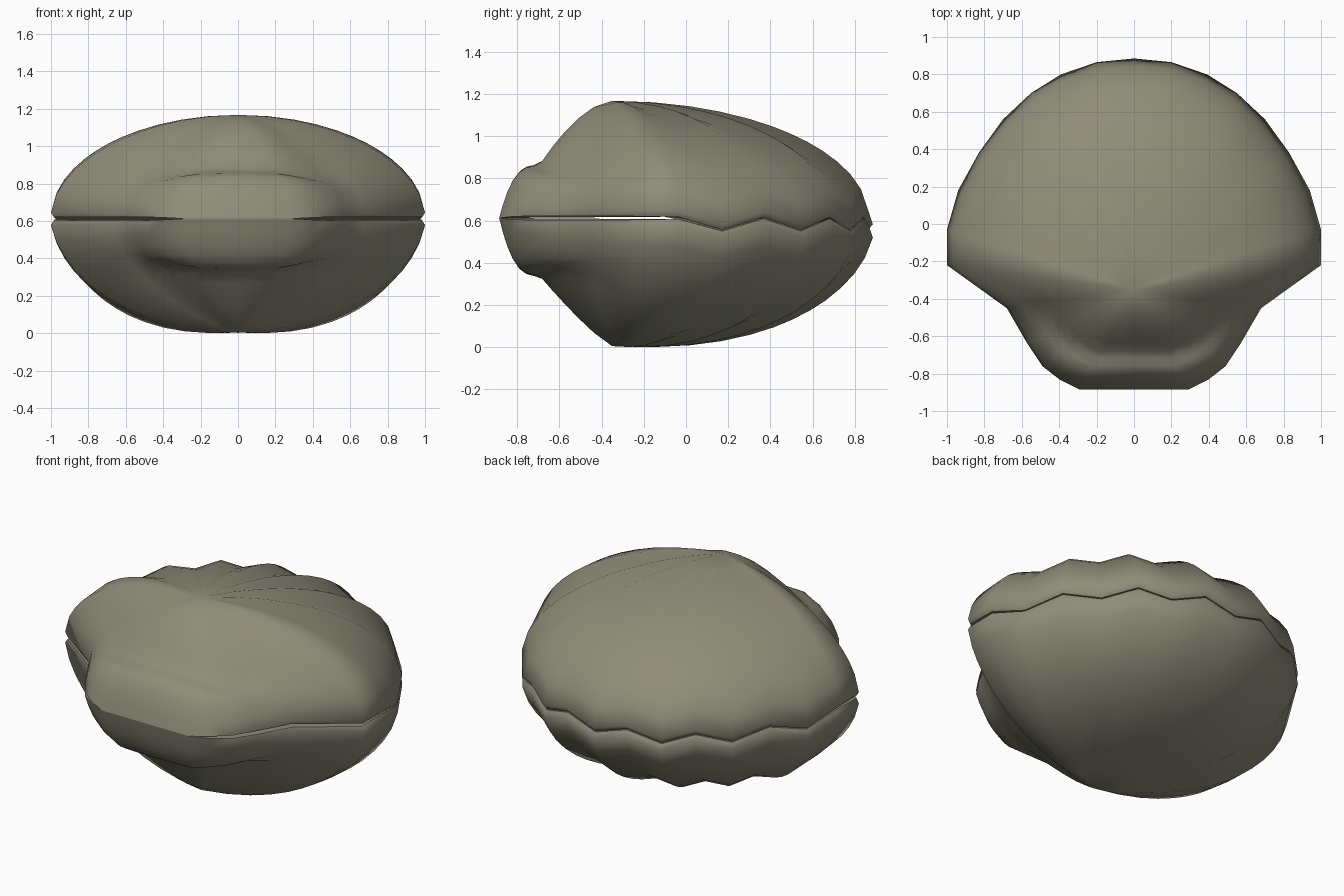
import bpy
import bmesh

if "Cube" in bpy.data.objects:
    bpy.data.objects.remove(bpy.data.objects["Cube"])

# Shell colour
mat = bpy.data.materials.new("olive grey shell")
mat.use_nodes = True
colour = (0.275, 0.262, 0.19, 1)
mat.diffuse_color = colour
bsdf = mat.node_tree.nodes["Principled BSDF"]
bsdf.inputs["Base Color"].default_value = colour
bsdf.inputs["Roughness"].default_value = 0.8

MID, APEX_Y, RIB = 0.612, -0.35, 0.06
RIM_INSET, RIM_HEIGHT = 0.018, 0.05

# Half outline from hinge to back lip:
# x, y, beak share, valley position between apex and rim, rib direction, gap
HALF = [
    (0, -0.885, 1, 0.64, 0, 0), (0.29, -0.885, 1, 0.65, 0, 0),
    (0.40, -0.83, 1, 0.68, 0, 0.006), (0.49, -0.76, 0.95, 0.72, 0, 0.009),
    (0.57, -0.64, 0.8, 0.78, 0, 0.010), (0.68, -0.45, 0.5, 0.88, 0, 0.010),
    (1.0, -0.22, 0.1, 0.95, 0, 0.008), (1.0, -0.03, 0, 1, 0, 0.005),
    (0.94, 0.18, 0, 1, -1, 0.003), (0.83, 0.38, 0, 1, 0, 0.003),
    (0.70, 0.56, 0, 1, -1, 0.003), (0.55, 0.70, 0, 1, 0, 0.003),
    (0.39, 0.80, 0, 1, -1, 0.003), (0.20, 0.865, 0, 1, 0, 0.003),
    (0, 0.885, 0, 1, -1, 0.003),
]
OUTLINE = HALF + [(-p[0], *p[1:]) for p in HALF[-2:0:-1]]
STEPS = [0.16, 0.3, 0.42, 0.53, 0.62, 0.69, 0.76, 0.82, 0.88, 0.93, 0.97, 1]


def dome(t, power, root):
    """Elliptic fall of the fan from the apex to the rim."""
    return (1 - t ** power) ** root


def beak(t, valley, bend):
    """Front face falling to a valley, then a rounded lip over the hinge."""
    low = 1.15 * (1 - valley) + 0.04
    if t <= valley:
        return 1 - (1 - low) * (t / valley) ** bend
    return low * (1 - ((t - valley) / (1 - valley)) ** 3)


def make_valve(name, side, height, power, root, bend):
    """One ribbed half of the shell; side is +1 for upper, -1 for lower."""
    bm = bmesh.new()

    def add_point(point, t, h):
        x, y, share, valley, rib, gap = point
        z = MID + side * (gap + h * (height - gap)) + rib * RIB * t
        return bm.verts.new((x * t, APEX_Y + (y - APEX_Y) * t, z))

    def shape_height(point, t):
        share, valley = point[2:4]
        fan = max(dome(t, power, root), RIM_HEIGHT)
        return fan if share == 0 else fan + (beak(t, valley, bend) - fan) * share

    apex = bm.verts.new((0, APEX_Y, MID + side * height))
    rings = [[add_point(p, t, shape_height(p, t)) for p in OUTLINE] for t in STEPS]
    # Rounded-in rim, fading out towards the hinge
    rings.append([add_point(p, 1 - RIM_INSET * (1 - p[2]), 0) for p in OUTLINE])

    n = len(OUTLINE)
    rim = rings[-1]
    inner = bm.verts.new((0, -0.1, MID + side * 0.006))
    for i in range(n):
        j = (i + 1) % n
        bm.faces.new((apex, rings[0][i], rings[0][j]))
        for a, b in zip(rings, rings[1:]):
            bm.faces.new((a[i], b[i], b[j], a[j]))
        bm.faces.new((rim[j], rim[i], inner))
    # The rim has no height at the hinge itself, so close it there
    bmesh.ops.remove_doubles(bm, verts=rings[-1] + rings[-2], dist=0.0005)
    bmesh.ops.recalc_face_normals(bm, faces=bm.faces)

    # Smooth shell with a crisp edge around the inner face
    for face in bm.faces:
        face.smooth = True
    for face in inner.link_faces:
        for edge in face.edges:
            edge.smooth = inner in edge.verts
    mesh = bpy.data.meshes.new(name)
    bm.to_mesh(mesh)
    bm.free()
    mesh.materials.append(mat)
    obj = bpy.data.objects.new(name, mesh)
    bpy.context.collection.objects.link(obj)


make_valve("upper_shell", 1, 0.555, 2, 0.5, 1.7)
make_valve("lower_shell", -1, 0.607, 2.3, 0.58, 1.2)
